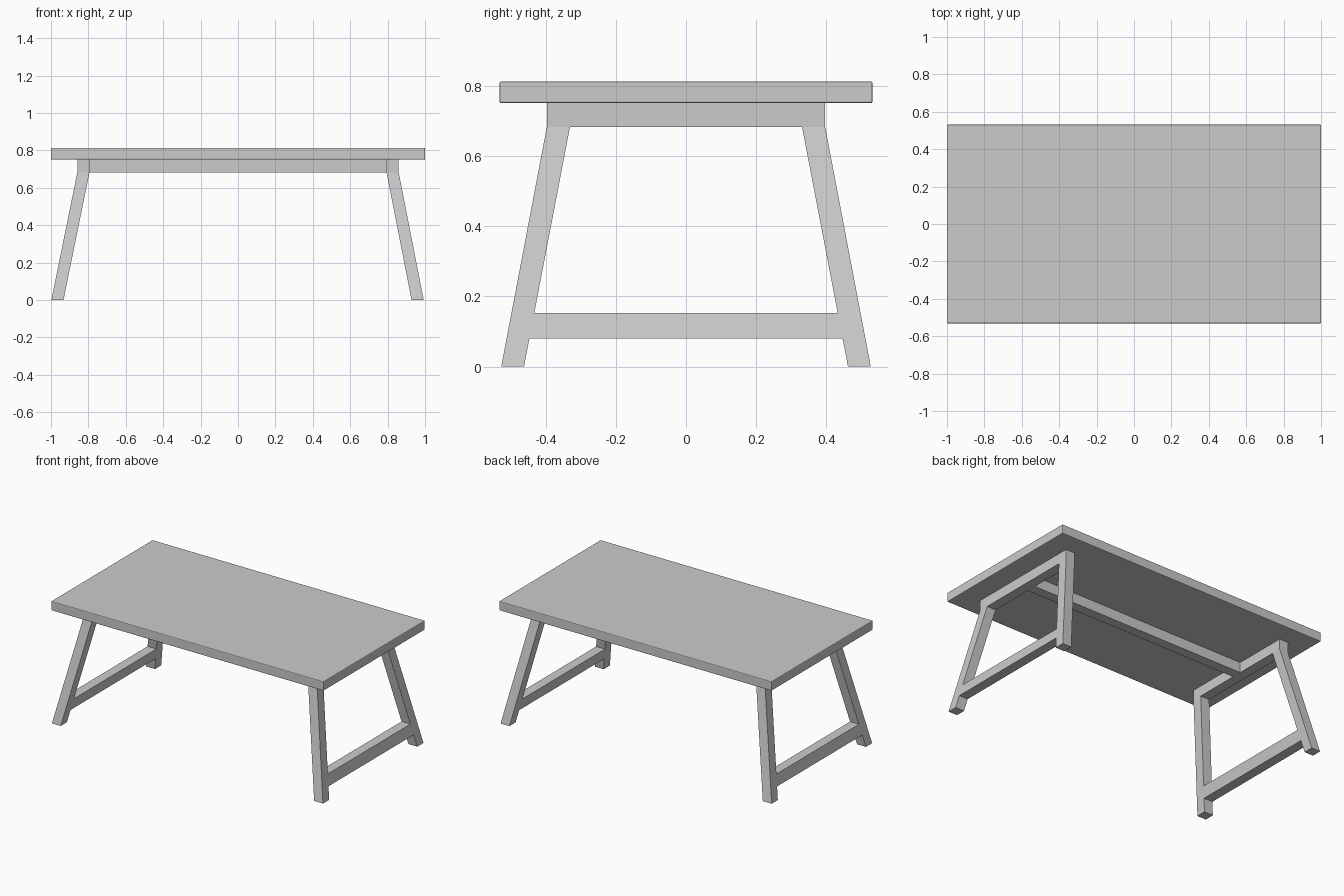
import bpy, bmesh

if "Cube" in bpy.data.objects:
    bpy.data.objects.remove(bpy.data.objects["Cube"])

Z_TOP, Z_UNDER, Z_KNEE = 0.813, 0.751, 0.683
LEVELS = [0.0, 0.08, 0.153, Z_KNEE, Z_UNDER]   # foot, stretcher, apron
THICK = 0.065


def splay(z, foot, knee):
    """Straight above the knee, leaning outwards towards the foot below it."""
    t = min(z / Z_KNEE, 1.0)
    return foot + (knee - foot) * t


def finish(name, bm):
    bmesh.ops.recalc_face_normals(bm, faces=bm.faces[:])
    mesh = bpy.data.meshes.new(name)
    bm.to_mesh(mesh)
    bm.free()
    ob = bpy.data.objects.new(name, mesh)
    bpy.context.collection.objects.link(ob)
    return ob


def box(name, lo, hi):
    bm = bmesh.new()
    bmesh.ops.create_cube(bm, size=1)
    for v in bm.verts:
        v.co = [(a + b) / 2 + c * (b - a) for a, b, c in zip(lo, hi, v.co)]
    return finish(name, bm)


def end_frame(name, side, foot_x):
    """Two splayed legs, a low stretcher and a top apron as one solid."""
    bm = bmesh.new()
    rows = []
    for z in LEVELS:
        outer, inner = splay(z, 0.527, 0.397), splay(z, 0.462, 0.331)
        rows.append([bm.verts.new((0, y, z)) for y in (-outer, -inner, inner, outer)])
    for i, (a, b) in enumerate(zip(rows, rows[1:])):
        for j in ((0, 1, 2) if i in (1, 3) else (0, 2)):
            bm.faces.new((a[j], a[j + 1], b[j + 1], b[j]))
    # Give the outline thickness, then lean it outwards
    new = bmesh.ops.extrude_face_region(bm, geom=bm.faces[:], use_keep_orig=True)["geom"]
    for v in new:
        if isinstance(v, bmesh.types.BMVert):
            v.co.x = -THICK
    for v in bm.verts:
        v.co.x = side * (v.co.x + splay(v.co.z, foot_x, 0.859))
    # Merge coplanar faces for clean flat sides
    bmesh.ops.recalc_face_normals(bm, faces=bm.faces[:])
    return finish(name, bm)


# Table top with a slightly eased edge
top = box("table_top", (-1, -0.532, Z_UNDER), (1, 0.532, Z_TOP))
bevel = top.modifiers.new("eased_edge", "BEVEL")
bevel.width = 0.005
bevel.segments = 2

# Trestle ends
end_frame("left_leg_frame", -1, 0.998)
end_frame("right_leg_frame", 1, 0.993)

# Central beam joining the two end aprons
inner_x = 0.859 - THICK
box("centre_beam", (-inner_x, -0.033, Z_KNEE), (inner_x, 0.033, Z_UNDER))
